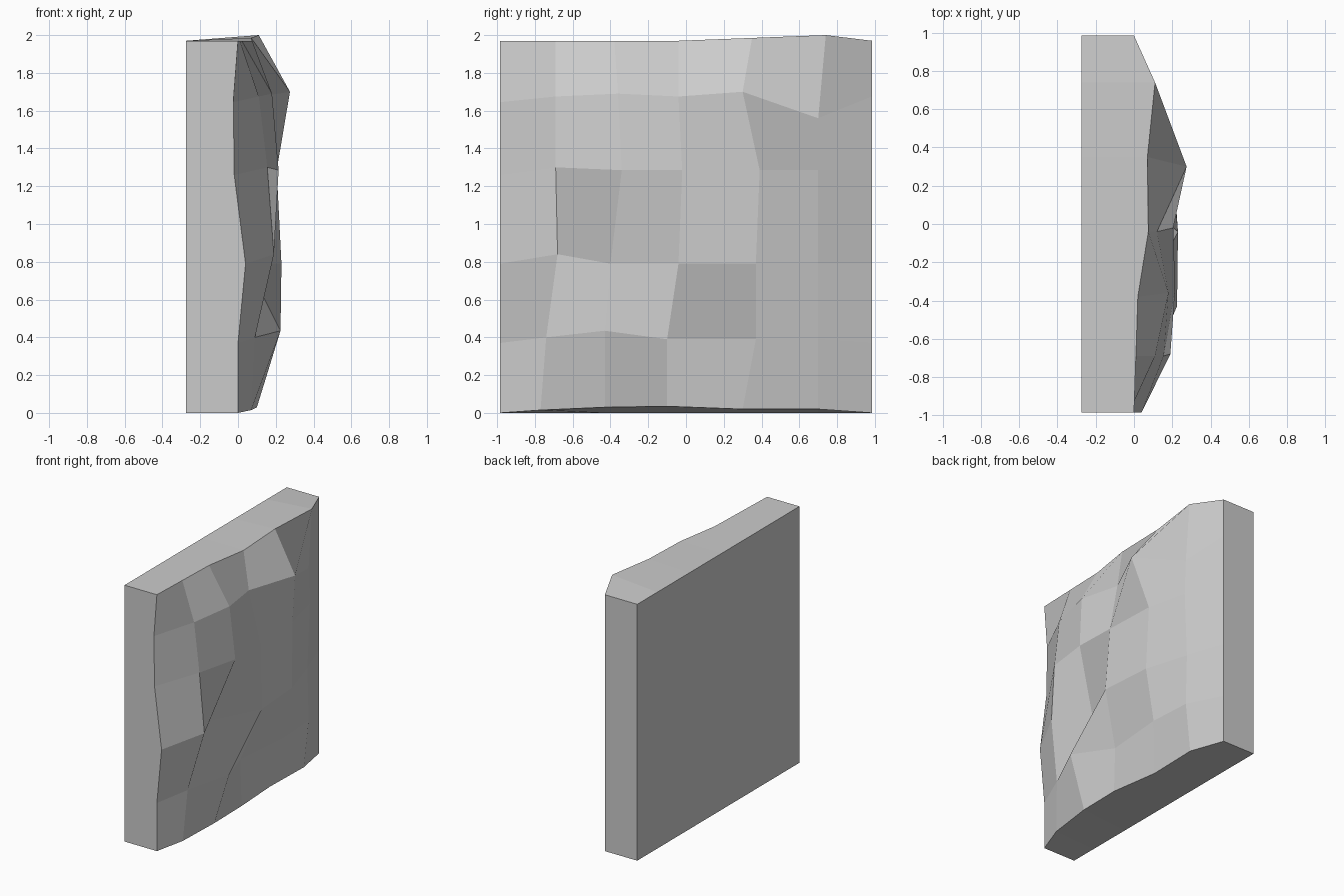
import bpy, bmesh

if "Cube" in bpy.data.objects:
    bpy.data.objects.remove(bpy.data.objects["Cube"])

# Regular grid of the rough face (columns along y, rows along z)
COLS = [-0.985, -0.69, -0.38, -0.04, 0.37, 0.70, 0.985]
ROWS = [0.0, 0.39, 0.79, 1.285, 1.675, 1.97]
BACK = -0.275

# How far each grid point bulges along x, bottom row first
DEPTH = [
    [0.00, 0.07, 0.10, 0.10, 0.06, 0.07, 0.0],
    [0.00, 0.09, 0.225, 0.09, 0.13, 0.11, 0.0],
    [0.04, 0.19, 0.045, 0.23, 0.20, 0.10, 0.0],
    [-0.02, 0.155, 0.215, 0.205, 0.19, 0.12, 0.0],
    [-0.025, 0.11, 0.18, 0.12, 0.275, 0.11, 0.0],
    [0.00, 0.01, 0.02, 0.075, 0.07, 0.11, 0.0],
]

# Hand-chipped irregularity: (row, column) -> shift in y, z
NUDGE = {
    (0, 1): (-0.08, 0.015), (0, 2): (-0.05, 0.03), (0, 3): (-0.06, 0.035),
    (0, 4): (-0.07, 0.02), (0, 5): (0, 0.02),
    (1, 0): (0, -0.02), (1, 1): (-0.05, 0.01), (1, 2): (-0.05, 0.045),
    (1, 3): (-0.06, 0), (1, 6): (0, -0.02),
    (2, 1): (0.01, 0.05), (2, 2): (-0.02, 0),
    (3, 0): (0, -0.025), (3, 1): (0, 0.015), (3, 2): (0.04, 0),
    (3, 3): (0.02, 0), (3, 4): (0.02, 0),
    (4, 0): (0, -0.03), (4, 2): (0.02, 0.015), (4, 4): (-0.07, 0.025),
    (4, 5): (0, -0.115),
    (5, 4): (-0.02, 0.015), (5, 5): (0.04, 0.03),
}

bm = bmesh.new()

# Rough front grid
grid = []
for r, z in enumerate(ROWS):
    line = []
    for c, y in enumerate(COLS):
        dy, dz = NUDGE.get((r, c), (0, 0))
        line.append(bm.verts.new((DEPTH[r][c], y + dy, z + dz)))
    grid.append(line)
for lo, hi in zip(grid, grid[1:]):
    for c in range(len(COLS) - 1):
        bm.faces.new((lo[c], lo[c + 1], hi[c + 1], hi[c]))

# Flat back edges, then top and bottom strips
low = [bm.verts.new((BACK, v.co.y, 0)) for v in grid[0]]
high = [bm.verts.new((BACK, v.co.y, ROWS[-1])) for v in grid[-1]]
for edge, back in ((grid[0], low), (grid[-1], high)):
    for c in range(len(COLS) - 1):
        bm.faces.new((edge[c], edge[c + 1], back[c + 1], back[c]))

# Back panel and the two ends
bm.faces.new(low + high[::-1])
for c in (0, -1):
    bm.faces.new([line[c] for line in grid] + [high[c], low[c]])

bmesh.ops.recalc_face_normals(bm, faces=bm.faces)
mesh = bpy.data.meshes.new("rock_slab")
bm.to_mesh(mesh)
bm.free()
bpy.context.collection.objects.link(bpy.data.objects.new("rock_slab", mesh))
